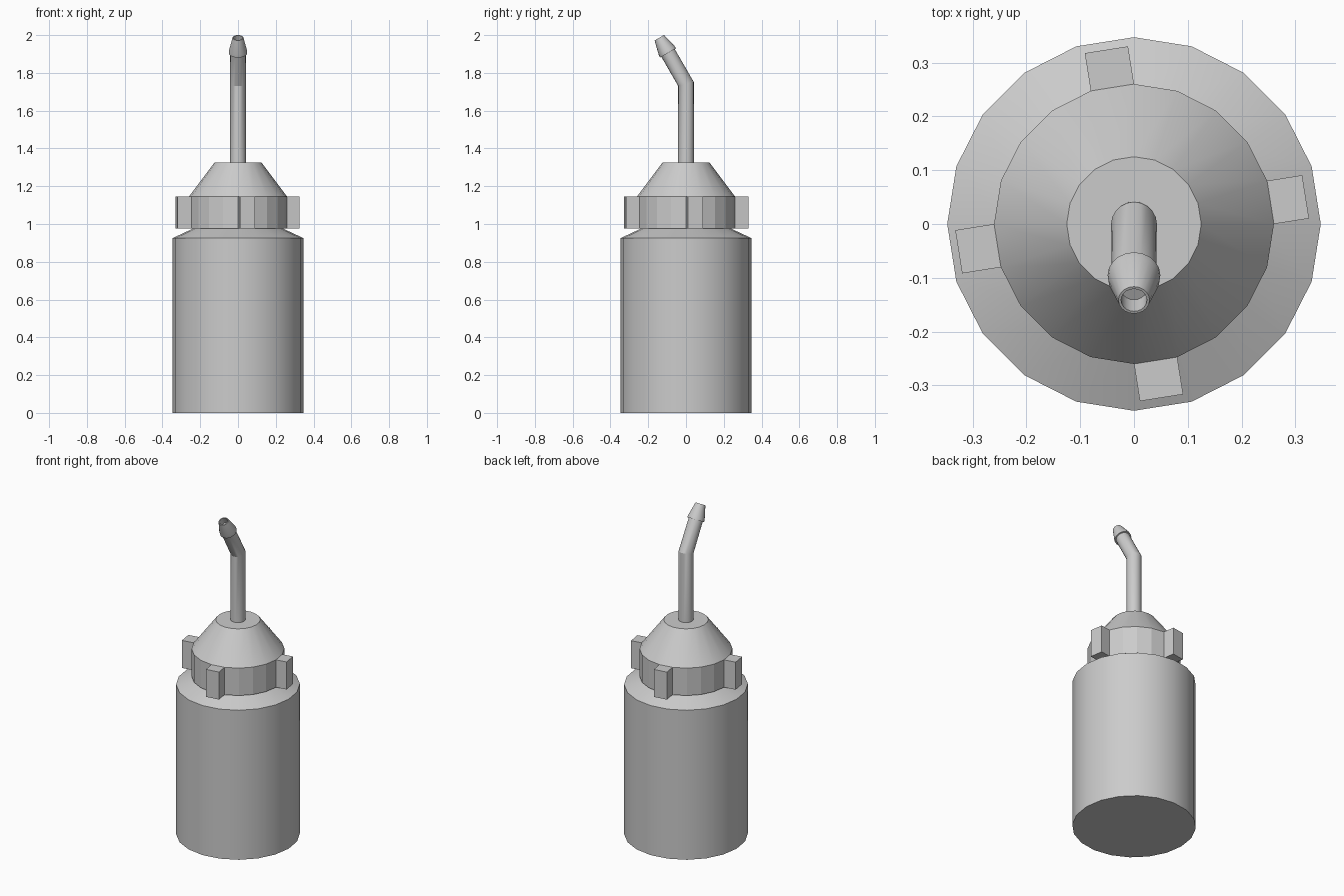
import bpy, bmesh
from math import radians, sin, cos, pi
from mathutils import Matrix, Vector

if "Cube" in bpy.data.objects:
    bpy.data.objects.remove(bpy.data.objects["Cube"])


def loft(name, rings, sides, smooth_angle=25, extra=None):
    """Bridge rings given as (y, z, radius, tilt in degrees), cap both ends."""
    bm = bmesh.new()
    loops = []
    for y, z, r, tilt in rings:
        rot = Matrix.Rotation(radians(tilt), 3, 'X')
        loops.append([bm.verts.new(Vector((0, y, z)) + rot @ Vector(
            (r * cos(2 * pi * i / sides), r * sin(2 * pi * i / sides), 0)))
            for i in range(sides)])
    bands = []
    for a, b in zip(loops, loops[1:]):
        bands.append([bm.faces.new((a[i], a[(i + 1) % sides], b[(i + 1) % sides], b[i]))
                      for i in range(sides)])
    bm.faces.new(loops[0][::-1])
    bm.faces.new(loops[-1])
    bmesh.ops.recalc_face_normals(bm, faces=bm.faces[:])
    if extra:
        extra(bm, bands)
    mesh = bpy.data.meshes.new(name)
    bm.to_mesh(mesh)
    bm.free()
    ob = bpy.data.objects.new(name, mesh)
    bpy.context.collection.objects.link(ob)
    bpy.context.view_layer.objects.active = ob
    ob.select_set(True)
    if smooth_angle:
        bpy.ops.object.shade_smooth_by_angle(angle=radians(smooth_angle))
    ob.select_set(False)
    return ob


# Bottle body with sloped shoulder and short neck
loft("bottle_body", [(0, 0, 0.347, 0), (0, 0.925, 0.347, 0),
                     (0, 0.975, 0.24, 0), (0, 1.0, 0.235, 0)], 20)


# Grip tabs: four facets of the collar pulled outwards
def pull_tabs(bm, bands):
    for index, length in ((0, 0.066), (5, 0.071), (10, 0.073), (15, 0.07)):
        face = bands[0][index]
        normal = face.normal.copy()
        out = bmesh.ops.extrude_discrete_faces(bm, faces=[face])["faces"][0]
        bmesh.ops.translate(bm, verts=out.verts[:], vec=normal * length)


# Screw cap: faceted collar, then a cone
cap = loft("screw_cap", [(0, 0.975, 0.26, 0), (0, 1.145, 0.26, 0),
                         (0, 1.325, 0.125, 0)], 20, extra=pull_tabs)
for p in cap.data.polygons:
    if abs(p.normal.z) < 0.1:
        p.use_smooth = False

# Bent nozzle with flared tip and recessed opening
BEND = 1.741


def along(s, r):
    return (-s * sin(radians(30)), BEND + s * cos(radians(30)), r, 30)


nozzle = [(0, 1.31, 0.042, 0), (0, BEND, 0.0425, 15),
          along(0.19, 0.041), along(0.19, 0.049), along(0.205, 0.048),
          along(0.283, 0.029), along(0.283, 0.024), along(0.24, 0.024)]
loft("nozzle", nozzle, 20)
